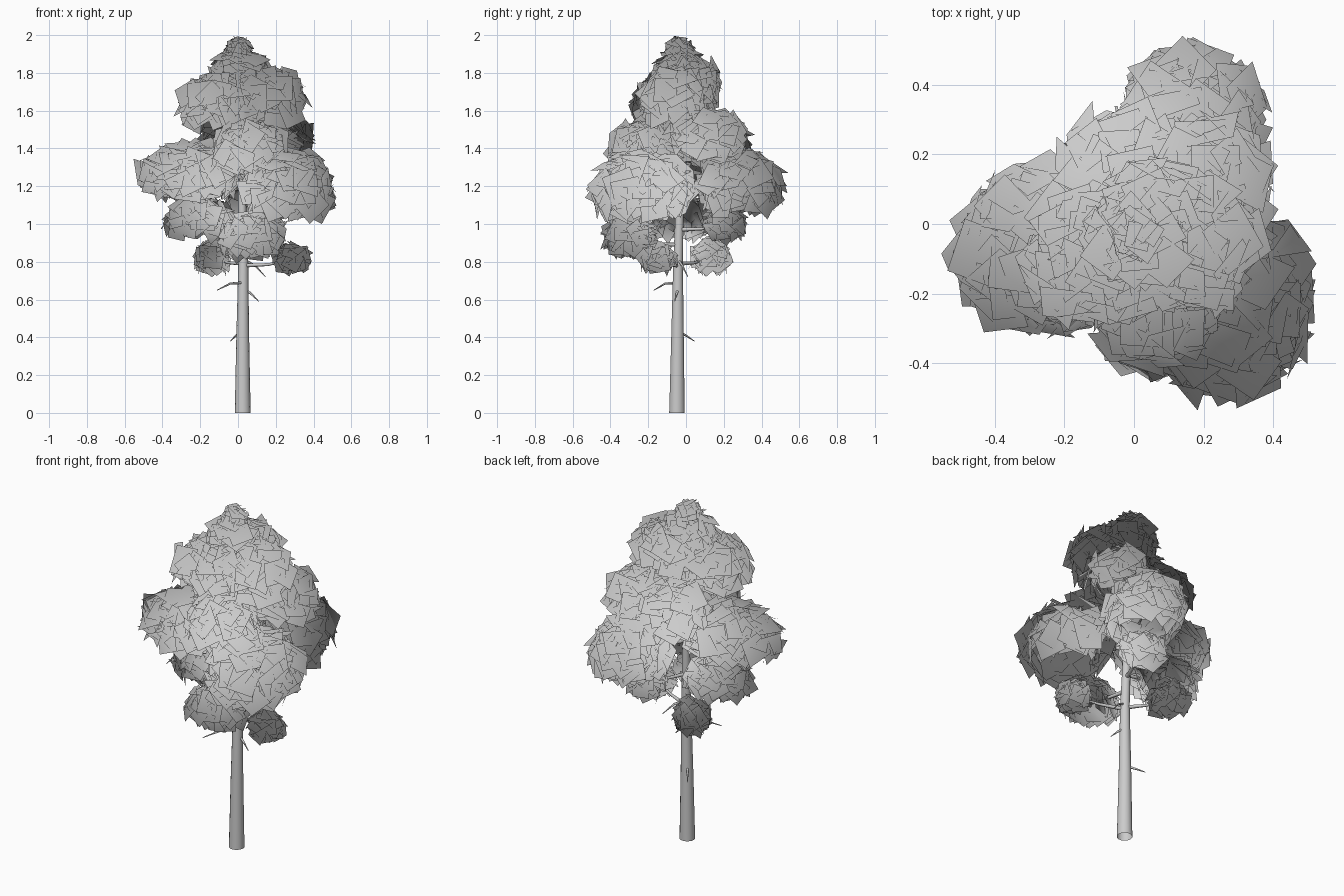
import bpy, bmesh, math, random
from mathutils import Vector, Matrix

if "Cube" in bpy.data.objects:
    bpy.data.objects.remove(bpy.data.objects["Cube"])

random.seed(7)
GOLD = math.pi * (3 - math.sqrt(5))
HEART = Vector((0, -0.02, 0.95))  # foliage shading radiates from here


def tube(name, points, radii, sides=10):
    """Open tapered tube along a path."""
    bm = bmesh.new()
    pts = [Vector(p) for p in points]
    rings = []
    for i, p in enumerate(pts):
        d = (pts[min(i + 1, len(pts) - 1)] - pts[max(i - 1, 0)]).normalized()
        q = Vector((0, 0, 1)).rotation_difference(d)
        if i == 0 and p.z == 0:
            q.identity()
        rings.append([bm.verts.new(p + q @ Vector((math.cos(a), math.sin(a), 0)) * radii[i])
                      for a in (2 * math.pi * k / sides for k in range(sides))])
    for a, b in zip(rings, rings[1:]):
        for k in range(sides):
            n = (k + 1) % sides
            bm.faces.new((a[k], a[n], b[n], b[k])).smooth = True
    me = bpy.data.meshes.new(name)
    bm.to_mesh(me)
    bm.free()
    bpy.context.collection.objects.link(bpy.data.objects.new(name, me))


def clump(name, centre, radii, count, size):
    """Shell of leaf cards lying roughly tangent to a flattened dome."""
    bm = bmesh.new()
    c, r = Vector(centre), Vector(radii)
    for i in range(count):
        # even spread from the crown down to a little under the equator
        h = 1 - 1.5 * (i + 0.5) / count
        s = math.sqrt(1 - h * h)
        u = Vector((s * math.cos(i * GOLD), s * math.sin(i * GOLD), h))
        p = c + Vector(a * b for a, b in zip(u, r)) * random.uniform(0.65, 0.96)
        n = Vector(a / b for a, b in zip(u, r)).normalized() + Vector((0, 0, 0.2))
        n = (n + Vector(random.uniform(-.5, .5) for _ in range(3))).normalized()
        m = n.to_track_quat('Z', 'Y').to_matrix() @ Matrix.Rotation(random.uniform(0, 6.28), 3, 'Z')
        w = size * random.uniform(0.8, 1.1) / 2
        f = bm.faces.new([bm.verts.new(p + m @ Vector((x * w, y * w, 0)))
                          for x, y in ((-1, -1), (1, -1), (1, 1), (-1, 1))])
        f.smooth = True
    me = bpy.data.meshes.new(name)
    bm.to_mesh(me)
    bm.free()
    # Soft shading over the whole crown instead of per card
    me.normals_split_custom_set_from_vertices([(v.co - HEART).normalized() for v in me.vertices])
    bpy.context.collection.objects.link(bpy.data.objects.new(name, me))


# Trunk
TRUNK = [(0.025, -0.048, 0), (0.025, -0.045, 0.4), (0.028, -0.042, 0.8),
         (0.02, -0.03, 1.2), (0.01, -0.03, 1.6), (0, -0.035, 1.9)]
tube("trunk", TRUNK, [0.042, 0.034, 0.026, 0.02, 0.013, 0.005], 14)


def on_trunk(z):
    for a, b in zip(TRUNK, TRUNK[1:]):
        if z <= b[2]:
            return Vector(a).lerp(Vector(b), (z - a[2]) / (b[2] - a[2]))
    return Vector(TRUNK[-1])


# Foliage clumps: centre, radii, card count, card size
CLUMPS = {
    "left_foliage": ((-0.25, -0.07, 1.26), (0.26, 0.24, 0.17), 160, 0.15),
    "right_foliage": ((0.27, -0.23, 1.18), (0.24, 0.27, 0.21), 190, 0.15),
    "back_foliage": ((0.16, 0.29, 1.20), (0.21, 0.22, 0.20), 150, 0.15),
    "front_foliage": ((0.06, -0.22, 1.40), (0.18, 0.18, 0.15), 90, 0.14),
    "back_right_foliage": ((0.20, 0.11, 1.45), (0.19, 0.20, 0.16), 100, 0.14),
    "back_middle_foliage": ((-0.02, 0.15, 1.42), (0.18, 0.17, 0.17), 90, 0.14),
    "lower_left_foliage": ((-0.21, 0.0, 1.02), (0.18, 0.17, 0.12), 90, 0.12),
    "lower_front_foliage": ((0.07, -0.29, 0.92), (0.17, 0.14, 0.13), 90, 0.12),
    "lower_back_foliage": ((0.12, 0.21, 1.00), (0.11, 0.11, 0.09), 40, 0.11),
    "small_right_foliage": ((0.29, -0.15, 0.81), (0.09, 0.09, 0.085), 50, 0.085),
    "small_left_foliage": ((-0.13, 0.13, 0.82), (0.09, 0.10, 0.10), 50, 0.10),
    "upper_left_foliage": ((-0.10, -0.10, 1.63), (0.20, 0.18, 0.17), 100, 0.14),
    "upper_right_foliage": ((0.16, -0.06, 1.66), (0.18, 0.18, 0.18), 100, 0.14),
    "upper_back_foliage": ((0.07, 0.06, 1.73), (0.15, 0.12, 0.14), 70, 0.12),
    "crown_foliage": ((0.01, -0.04, 1.81), (0.15, 0.13, 0.11), 70, 0.11),
    "top_foliage": ((0.0, -0.035, 1.92), (0.055, 0.06, 0.06), 30, 0.08),
}
for name, (c, r, count, size) in CLUMPS.items():
    clump(name, c, r, count, size)
    # Branch carrying the clump
    end = Vector(c)
    start = on_trunk(min(c[2] - 0.03, 1.75))
    mid = start.lerp(end, 0.5) - Vector((0, 0, 0.01))
    tube(name.replace("foliage", "branch"), [start, mid, end], [0.012, 0.008, 0.003], 6)

# Bare twigs on the lower trunk
TWIGS = [((0.03, -0.05, 0.69), (-0.04, -0.11, 0.685), (-0.11, -0.17, 0.65)),
         ((0.03, -0.04, 0.81), (0.09, -0.02, 0.78), (0.145, 0.01, 0.72)),
         ((0.03, -0.04, 0.66), (0.07, -0.05, 0.63), (0.11, -0.06, 0.59)),
         ((0.02, -0.04, 0.43), (-0.01, 0.0, 0.41), (-0.04, 0.045, 0.38))]
for i, path in enumerate(TWIGS):
    tube(f"twig_{i + 1}", path, [0.008, 0.006, 0.002], 5)
